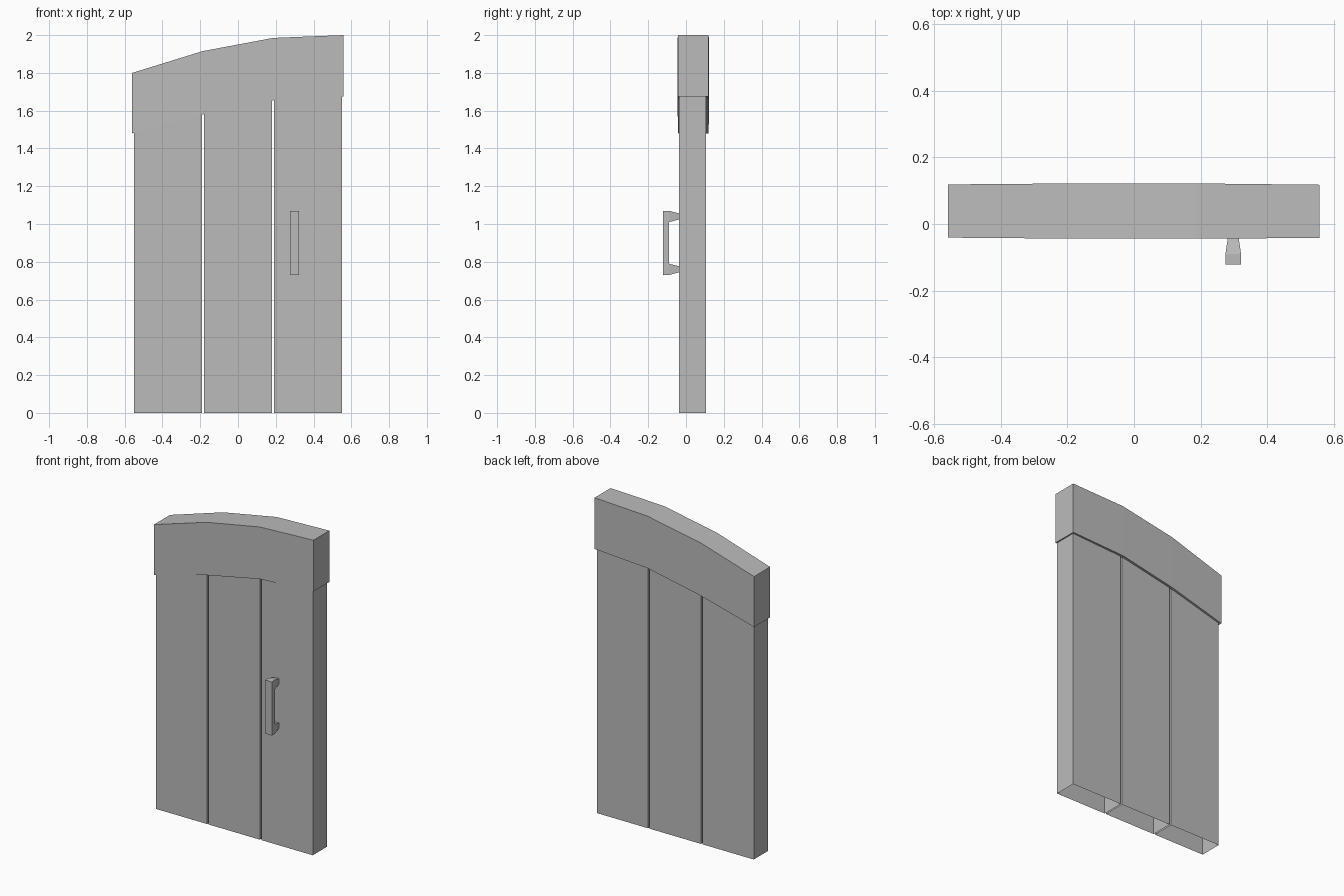
import bpy
import bmesh

cube = bpy.data.objects.get("Cube")
if cube:
    bpy.data.objects.remove(cube, do_unlink=True)

grey = bpy.data.materials.new("plain grey")
grey.use_nodes = True
COLOUR = (0.5, 0.5, 0.5, 1)
grey.diffuse_color = COLOUR
grey.node_tree.nodes["Principled BSDF"].inputs["Base Color"].default_value = COLOUR


def loft(name, rings, cap_start=True, cap_end=True):
    """Skin a row of four-cornered rings into one flat-shaded part."""
    bm = bmesh.new()
    loops = [[bm.verts.new(p) for p in ring] for ring in rings]
    for a, b in zip(loops, loops[1:]):
        for i in range(4):
            j = (i + 1) % 4
            bm.faces.new((a[i], a[j], b[j], b[i]))
    if cap_start:
        bm.faces.new(loops[0][::-1])
    if cap_end:
        bm.faces.new(loops[-1])
    bmesh.ops.recalc_face_normals(bm, faces=bm.faces)
    mesh = bpy.data.meshes.new(name)
    bm.to_mesh(mesh)
    bm.free()
    mesh.materials.append(grey)
    obj = bpy.data.objects.new(name, mesh)
    bpy.context.collection.objects.link(obj)
    return obj


def upright_ring(x0, x1, y, z0, z1):
    return [(x0, y, z0), (x1, y, z0), (x1, y, z1), (x0, y, z1)]


# Door planks: hollow below, tops hidden inside the lintel
FRONT, BACK = -0.037, 0.107
planks = [("right_plank", -0.55, -0.19, 1.62, 1.72),
          ("middle_plank", -0.18, 0.18, 1.72, 1.79),
          ("left_plank", 0.19, 0.55, 1.79, 1.81)]
for name, x0, x1, top0, top1 in planks:
    corners = [(x0, FRONT, top0), (x1, FRONT, top1),
               (x1, BACK, top1), (x0, BACK, top0)]
    loft(name, [[(x, y, 0) for x, y, z in corners], corners], cap_start=False)

# Lintel: x, bottom, top, front and back at each bend of the arch
stations = [(-0.56, 1.48, 1.80, -0.041, 0.119),
            (-0.188, 1.58, 1.915, -0.044, 0.122),
            (0.185, 1.655, 1.985, -0.044, 0.122),
            (0.558, 1.675, 2.0, -0.042, 0.118)]
loft("lintel", [[(x, f, lo), (x, b, lo), (x, b, hi), (x, f, hi)]
                for x, lo, hi, f, b in stations])

# Handle: a bar on two tapered legs
loft("handle_grip", [upright_ring(0.275, 0.322, y, 0.73, 1.07)
                     for y in (-0.122, -0.09)])
for name, lo, hi in (("handle_lower_leg", 0.73, 0.79),
                     ("handle_upper_leg", 1.01, 1.07)):
    loft(name, [upright_ring(0.275, 0.322, -0.09, lo, hi),
                upright_ring(0.283, 0.314, FRONT, lo + 0.014, hi - 0.014)],
         cap_start=False, cap_end=False)
